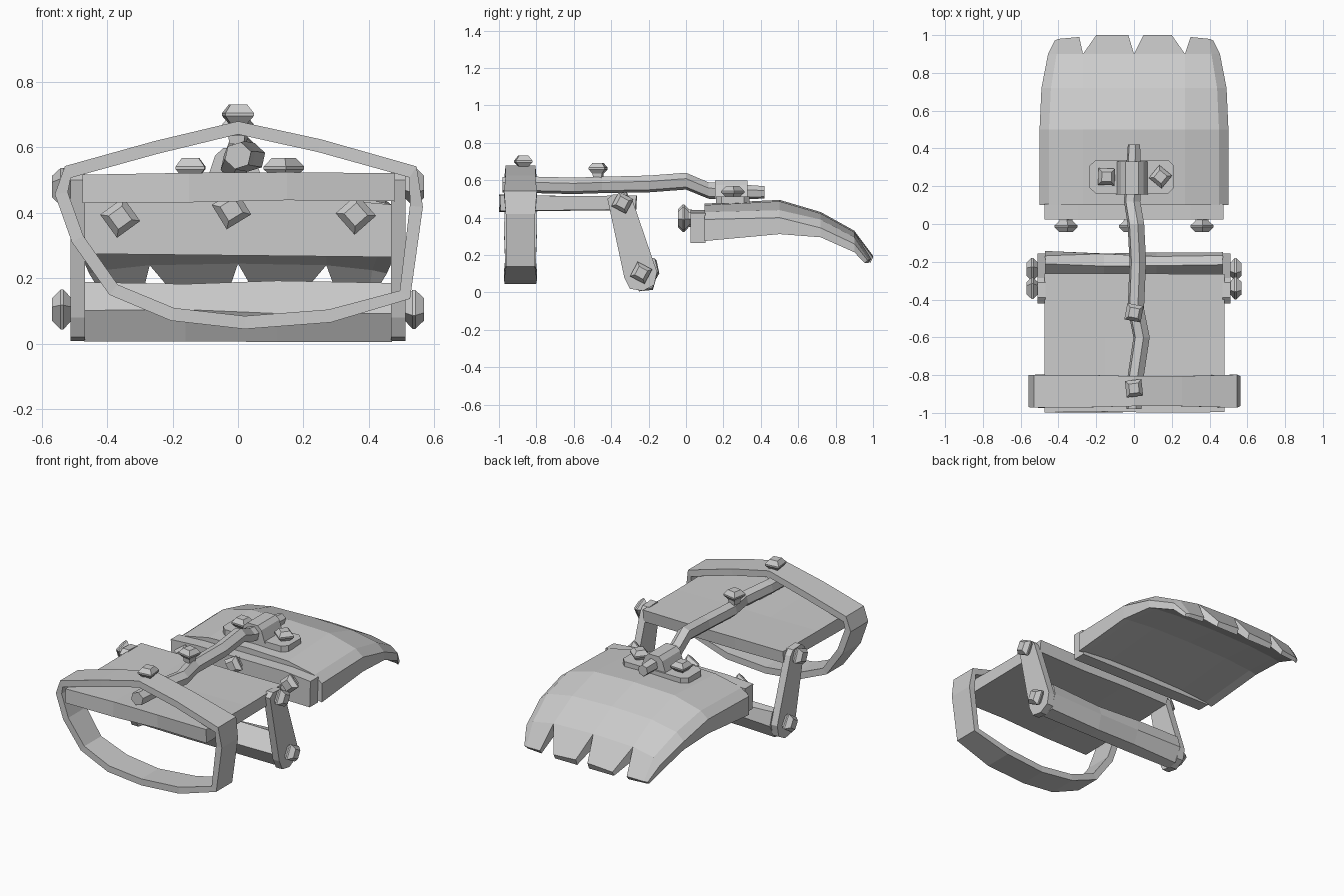
import bpy, bmesh, math, random
from mathutils import Vector

if "Cube" in bpy.data.objects:
    bpy.data.objects.remove(bpy.data.objects["Cube"])

random.seed(4)


def make(name, verts, faces):
    bm = bmesh.new()
    vs = [bm.verts.new(v) for v in verts]
    for f in faces:
        bm.faces.new([vs[i] for i in f])
    bmesh.ops.recalc_face_normals(bm, faces=bm.faces)
    me = bpy.data.meshes.new(name)
    bm.to_mesh(me)
    bm.free()
    ob = bpy.data.objects.new(name, me)
    bpy.context.collection.objects.link(ob)
    return ob


def loft(name, rings, closed=False):
    """Skin equal-sized rings; cap the ends or join them into a loop."""
    n, m = len(rings[0]), len(rings)
    faces = []
    for i in range(m if closed else m - 1):
        a, b = i * n, (i + 1) % m * n
        faces += [(a + j, a + (j + 1) % n, b + (j + 1) % n, b + j) for j in range(n)]
    if not closed:
        faces += [tuple(range(n)), tuple(range((m - 1) * n, m * n))]
    return make(name, [v for r in rings for v in r], faces)


def along_x(name, profile, xs, wobble=0.0):
    """Extrude a (y, z) profile through several x stations."""
    r = lambda: random.uniform(-wobble, wobble)
    return loft(name, [[(x, y + r(), z + r()) for y, z in profile] for x in xs])


def stud(name, pos, direction, spin):
    """Square faceted rivet, widest in the middle."""
    q = Vector(direction).to_track_quat('Z', 'Y')
    rings = []
    for r, h in ((.032, -.02), (.036, .005), (.062, .028), (.062, .037), (.036, .063)):
        ring = []
        for k in range(4):
            a = spin + k * math.pi / 2
            ring.append(Vector(pos) + q @ Vector((r * math.cos(a), r * math.sin(a), h)))
        rings.append(ring)
    return loft(name, rings)


# clawed hand plate, top surface: y, crown z, shoulder (x, z), edge (x, z), underside z
stations = [(.1, .475, .45, .43, .50, .39, .275), (.5, .495, .45, .44, .50, .40, .312),
            (.72, .43, .44, .39, .49, .345, .295), (.9, .33, .41, .295, .455, .26, .215)]
verts, low, faces = [], [], []
for y, c, sx, sz, ex, ez, uz in stations:
    verts += [(-ex, y, ez), (-sx, y, sz), (-.27, y, c - .008), (0, y, c),
              (.27, y, c - .008), (sx, y, sz), (ex, y, ez)]
    low += [(x, y, uz + d) for (x, _, _), d in zip(verts[-7:], (0, .01, .025, .03, .025, .01, 0))]
for i in range(3):
    for j in range(6):
        a = i * 7 + j
        faces.append((a, a + 1, a + 8, a + 7))
# pointed claws separated by V notches
t = len(verts)
tips = [(-.42, .97), (-.40, .98), (-.29, .99), (-.20, 1), (-.03, 1),
        (.05, 1), (.20, 1), (.30, .99), (.40, .98), (.42, .97)]
verts += [(x, y, .198 - abs(x) * .06) for x, y in tips]
low += [(x, y - .015, .158) for x, y in tips]
for j, (p, q) in enumerate(((0, 1), (1, 2), (3, 4), (5, 6), (7, 8), (8, 9))):
    faces.append((21 + j, 22 + j, t + q, t + p))
# close the plate with an underside and rim walls
n = len(verts)
edges = [(f[k], f[(k + 1) % 4]) for f in faces for k in range(4)]
walls = [(a, b, b + n, a + n) for a, b in edges if (b, a) not in edges]
under = [tuple(i + n for i in reversed(f)) for f in faces]
make("claw_plate", verts + low, faces + under + walls)

# cuff bar across the front of the plate
loft("cuff_bar", [[(-.47, y, .275), (.47, y, .265), (.475, y, .425), (.3, y, .44),
                   (-.3, y, .44), (-.475, y, .43)] for y in (.025, .105)])
for x, z in ((-.36, .385), (-.02, .41), (.36, .395)):
    stud("cuff_stud", (x, .02, z), (0, -1, 0), random.uniform(-.3, .3))

# forearm deck with slightly uneven edges
along_x("forearm_deck", [(-.995, .435), (-.27, .44), (-.265, .515), (-.6, .515), (-.995, .52)],
        (-.475, -.15, .15, .48), .005)

# side arms and lower crossbar
arm_profile = [(-.42, .50), (-.39, .525), (-.31, .52), (-.285, .49), (-.155, .11),
               (-.17, .04), (-.23, .008), (-.30, .02), (-.33, .08)]
arm = along_x("side_arm", arm_profile, (.468, .512))
arm.modifiers.new("mirror", 'MIRROR')
along_x("crossbar", [(-.15, .11), (-.165, .175), (-.215, .19), (-.295, .10),
                     (-.25, .01), (-.185, .02)], (-.47, -.16, .12, .47), .008)
for s in (-1, 1):
    for y, z in ((-.34, .48), (-.24, .105)):
        stud("arm_stud", (s * .505, y, z), (s, 0, 0), random.uniform(.2, .6))

# strap loop around the wrist end
path = [(0, .66), (.25, .605), (.535, .525), (.545, .42), (.51, .15), (.28, .085),
        (.02, .065), (-.2, .09), (-.38, .165), (-.49, .32), (-.54, .46), (-.52, .525),
        (-.25, .60)]
rings = []
for i, (x, z) in enumerate(path):
    px, pz = path[i - 1]
    nx, nz = path[(i + 1) % len(path)]
    n = Vector((nz - pz, 0, px - nx)).normalized() * .02
    c = Vector((x, -.885, z))
    w = Vector((0, .083 + random.uniform(-.006, .006), 0))
    rings.append([c + n - w, c + n + w, c - n + w, c - n - w])
loft("strap_loop", rings, closed=True)
stud("strap_stud", (0, -.87, .668), (0, 0, 1), .9)

# crooked spine rod
rod = [(-.98, 0, .575, .042), (-.8, .01, .575, .045), (-.6, .04, .57, .045),
       (-.45, .01, .575, .045), (-.2, .02, .58, .046), (0, .01, .595, .046),
       (.12, -.01, .545, .045), (.2, -.005, .54, .045), (.42, 0, .535, .034)]
loft("spine_rod", [[(x + r * math.cos(k * math.pi / 3 + .3), y, z + r * math.sin(k * math.pi / 3 + .3))
                    for k in range(6)] for y, x, z, r in rod])
stud("rod_stud", (0, -.47, .63), (0, 0, 1), .6)

# saddle bracket holding the rod to the plate
outline = [(-.235, .19), (-.20, .16), (.18, .16), (.21, .19),
           (.21, .31), (.18, .34), (-.20, .34), (-.235, .31)]
loft("bracket_plate", [[(x, y, z) for x, y in outline] for z in (.475, .512)])
arch = [(-.085, .50), (-.06, .575), (-.035, .598), (.035, .598), (.06, .575), (.085, .50)]
loft("bracket_saddle", [[(x - .01, y, z) for x, z in arch] for y in (.155, .33)])
stud("bracket_stud", (-.145, .25, .505), (0, 0, 1), .75)
stud("bracket_stud", (.14, .25, .505), (0, 0, 1), .1)
